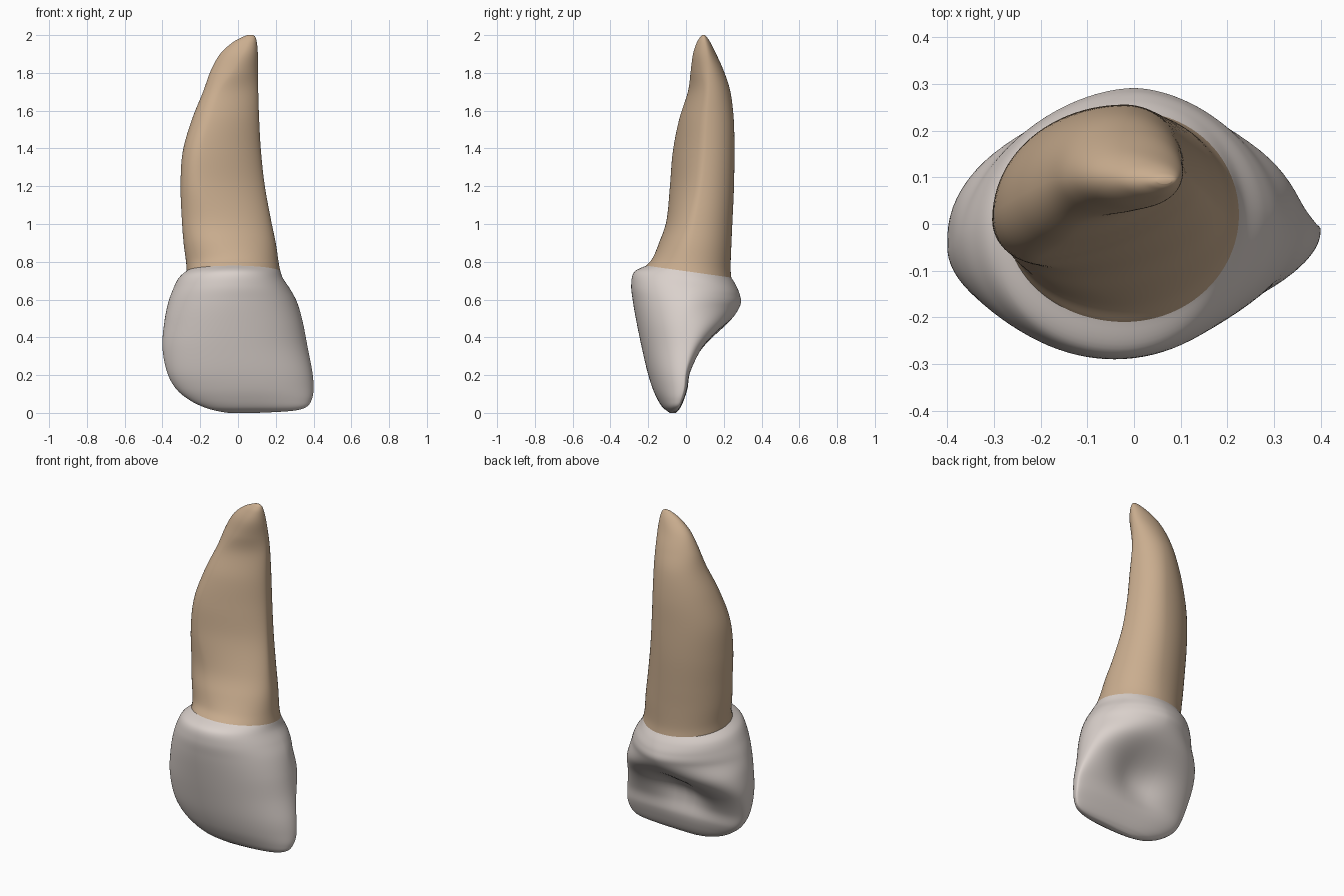
import bpy, bmesh, math

SIDES, STEPS = 96, 7

# Each row: z, left x,y, right x,y, front x,y, back x,y (the four extremes of a cross-section)
CROWN = [
    (0.00, -.05, -.07, .10, -.07, .02, -.085, .02, -.055),
    (0.01, -.11, -.07, .28, -.06, .02, -.10, .04, -.043),
    (0.03, -.18, -.07, .36, -.045, .02, -.125, .04, -.028),
    (0.07, -.26, -.065, .39, -.03, .01, -.15, .03, -.01),
    (0.13, -.33, -.06, .40, -.015, 0, -.177, .02, .01),
    (0.22, -.377, -.06, .393, -.01, -.02, -.205, .01, .03),
    (0.35, -.40, -.05, .368, 0, -.04, -.235, 0, .11),
    (0.48, -.39, -.04, .343, 0, -.05, -.262, 0, .235),
    (0.58, -.37, -.03, .315, .01, -.05, -.281, 0, .288),
    (0.65, -.345, -.02, .28, .02, -.04, -.29, 0, .285),
    (0.71, -.315, -.01, .24, .02, -.03, -.275, 0, .264),
    (0.75, -.272, 0, .225, .02, -.02, -.21, 0, .24),
]
ROOT = [
    CROWN[-1],
    (0.80, -.275, 0, .215, .02, -.03, -.175, 0, .236),
    (0.90, -.288, 0, .20, .03, -.08, -.14, 0, .24),
    (1.02, -.297, 0, .175, .05, -.13, -.103, -.01, .246),
    (1.20, -.304, .01, .142, .08, -.20, -.085, -.02, .254),
    (1.38, -.293, .03, .122, .10, -.20, -.07, -.02, .256),
    (1.55, -.245, .06, .112, .11, -.15, -.037, -.02, .253),
    (1.70, -.185, .09, .107, .12, -.10, .01, -.02, .235),
    (1.81, -.145, .10, .105, .12, -.03, .025, -.01, .20),
    (1.90, -.095, .10, .105, .11, .02, .037, 0, .16),
    (1.96, -.03, .095, .10, .10, .05, .057, .04, .13),
    (1.99, .025, .092, .092, .095, .06, .075, .06, .11),
    (2.00, .05, .092, .08, .092, .065, .086, .065, .10),
]


def spline(rows):
    """Smooth rows with a Catmull-Rom curve through all columns."""
    out = []
    for i in range(len(rows) - 1):
        a, b, c, d = (rows[max(i - 1, 0)], rows[i], rows[i + 1], rows[min(i + 2, len(rows) - 1)])
        for k in range(STEPS):
            t = k / STEPS
            out.append([q + .5 * t * (r - p + t * (2 * p - 5 * q + 4 * r - s + t * (3 * (q - r) + s - p)))
                        for p, q, r, s in zip(a, b, c, d)])
    out.append(list(rows[-1]))
    return out


def ramp(z, z0, v0, z1, v1):
    t = min(max((z - z0) / (z1 - z0), 0), 1)
    return v0 + (v1 - v0) * t * t * (3 - 2 * t)


def ring(row):
    """Cross-section of four quarter superellipses joining the extremes."""
    z, xl, yl, xr, yr, xf, yf, xb, yb = row
    pts = []
    for k in range(SIDES):
        a = 2 * math.pi * k / SIDES
        c, s = math.cos(a), math.sin(a)
        xs, ys = (xr, yr) if c >= 0 else (xl, yl)
        xm, ym = (xb, yb) if s >= 0 else (xf, yf)
        p = 2.0
        if s >= 0:                      # boxy tongue side low down, leaner at the bulge
            p = ramp(z, .35, 3, .58, 1.75) if z < .58 else ramp(z, .58, 1.75, .75, 2)
        elif c >= 0:                    # flattened front right of the root
            p = ramp(z, .8, 2, 1.25, 1.6) if z < 1.7 else ramp(z, 1.7, 1.6, 1.95, 2)
        x = xm + (xs - xm) * abs(c) ** (2 / p)
        y = ys + (ym - ys) * abs(s) ** (2 / p)
        if s > 0:                       # hollow on the tongue side between two ridges
            y -= .07 * s * math.exp(-((x - .01) / .17) ** 2 - ((z - .32 - .12 * x) / .12) ** 2)
        # gum line tilts down towards the back
        pts.append((x, y, z - .14 * y * math.exp(-((z - .755) / .15) ** 2)))
    return pts


def loft(name, rows, mat, cap_first):
    bm = bmesh.new()
    rings = [[bm.verts.new(p) for p in ring(r)] for r in spline(rows)]
    for a, b in zip(rings, rings[1:]):
        for k in range(SIDES):
            n = (k + 1) % SIDES
            bm.faces.new((a[k], a[n], b[n], b[k]))
    bm.faces.new(rings[0][::-1] if cap_first else rings[-1])
    bmesh.ops.recalc_face_normals(bm, faces=bm.faces)
    me = bpy.data.meshes.new(name)
    bm.to_mesh(me)
    bm.free()
    me.shade_smooth()
    me.materials.append(mat)
    ob = bpy.data.objects.new(name, me)
    bpy.context.collection.objects.link(ob)
    return ob


def material(name, rgb):
    m = bpy.data.materials.new(name)
    m.diffuse_color = (*rgb, 1)
    return m


# White crown and tan root share the ring at the gum line
loft("crown", CROWN, material("enamel white", (.70, .635, .60)), True)
loft("root", ROOT, material("root tan", (.59, .42, .275)), False)
